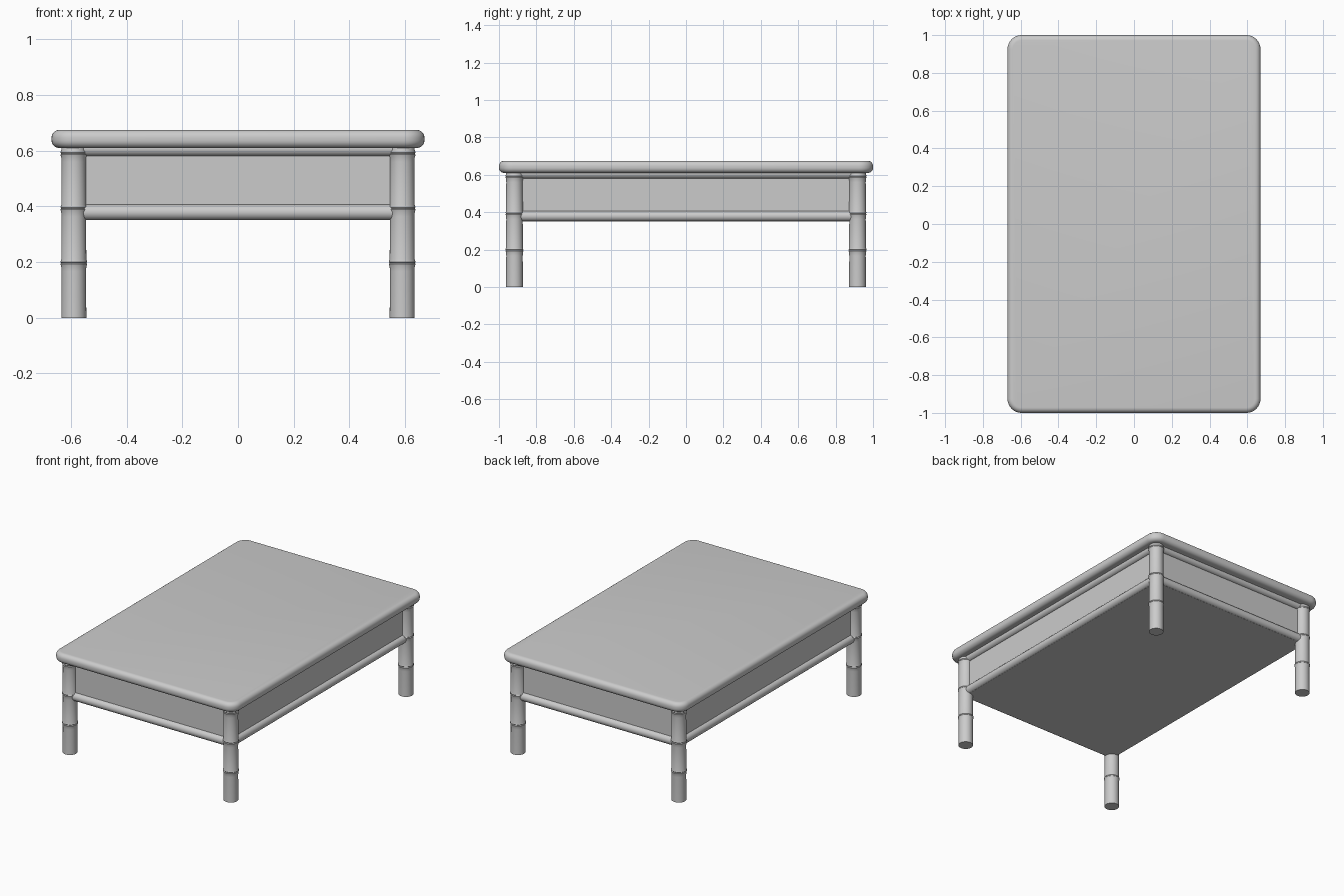
import bpy, bmesh
from math import pi, cos, sin, radians

cube = bpy.data.objects.get("Cube")
if cube:
    bpy.data.objects.remove(cube, do_unlink=True)

grey = bpy.data.materials.new("plain grey")
grey.use_nodes = True
GREY = (0.6, 0.6, 0.6, 1)
grey.diffuse_color = GREY
grey.node_tree.nodes["Principled BSDF"].inputs["Base Color"].default_value = GREY

LEG_X, LEG_Y = 0.59, 0.917
TOP_Z, UNDER_Z = 0.675, 0.61
RAIL_R = 0.028


def finish(name, bm, angle=35):
    bmesh.ops.recalc_face_normals(bm, faces=bm.faces)
    mesh = bpy.data.meshes.new(name)
    bm.to_mesh(mesh)
    bm.free()
    mesh.materials.append(grey)
    obj = bpy.data.objects.new(name, mesh)
    bpy.context.collection.objects.link(obj)
    bpy.ops.object.select_all(action='DESELECT')
    obj.select_set(True)
    bpy.context.view_layer.objects.active = obj
    bpy.ops.object.shade_smooth_by_angle(angle=radians(angle))
    return obj


def loft(name, rings):
    """Skin equal-sized rings of points and cap both ends."""
    bm = bmesh.new()
    loops = [[bm.verts.new(p) for p in ring] for ring in rings]
    n = len(loops[0])
    for a, b in zip(loops, loops[1:]):
        for i in range(n):
            j = (i + 1) % n
            bm.faces.new((a[i], a[j], b[j], b[i]))
    bm.faces.new(loops[0])
    bm.faces.new(loops[-1])
    return finish(name, bm)


def rounded_ring(hx, hy, corner, z, inset, steps=8):
    """Rounded rectangle pulled inwards by inset."""
    pts = []
    for k, (sx, sy) in enumerate(((1, 1), (-1, 1), (-1, -1), (1, -1))):
        for s in range(steps + 1):
            a = (k + s / steps) * pi / 2
            r = corner - inset
            pts.append((sx * (hx - corner) + r * cos(a),
                        sy * (hy - corner) + r * sin(a), z))
    return pts


# Tabletop: rounded corners and a soft rolled edge
edge = 0.028
roll = [(UNDER_Z + edge, -1), (TOP_Z - edge, 1)]
rings = []
for base, side in roll:
    for s in range(7):
        a = (s / 6 - (side < 0)) * pi / 2
        rings.append(rounded_ring(0.67, 1.0, 0.075, base + edge * sin(a),
                                  edge * (1 - cos(a))))
loft("tabletop", rings)

# Legs: turned posts with flared, grooved joints
profile = [(0.045, 0)]
for z in (0.197, 0.393, 0.59):
    profile += [(0.044, z - 0.03), (0.045, z - 0.014), (0.048, z - 0.004),
                (0.045, z), (0.048, z + 0.004), (0.045, z + 0.013)]
profile.append((0.045, UNDER_Z + 0.005))
SIDES = 32
for fy, fname in ((-1, "front"), (1, "back")):
    for fx, sname in ((1, "left"), (-1, "right")):
        loft(f"{fname}_{sname}_leg",
             [[(fx * LEG_X + r * cos(2 * pi * i / SIDES),
                fy * LEG_Y + r * sin(2 * pi * i / SIDES), z)
               for i in range(SIDES)] for r, z in profile])

# Apron box, closed underneath
bm = bmesh.new()
bmesh.ops.create_cube(bm, size=1)
low, high = 0.351, UNDER_Z + 0.005
for v in bm.verts:
    v.co = (v.co.x * 2 * (LEG_X + 0.005), v.co.y * 2 * (LEG_Y + 0.005),
            low if v.co.z < 0 else high)
finish("apron_box", bm)


# Round rails along the top and bottom of the apron
def rail(name, along_x, offset, z):
    half = LEG_X if along_x else LEG_Y
    rings = []
    for end in (-half, half):
        ring = []
        for i in range(20):
            a = 2 * pi * i / 20
            across, up = offset + RAIL_R * cos(a), z + RAIL_R * sin(a)
            ring.append((end, across, up) if along_x else (across, end, up))
        rings.append(ring)
    loft(name, rings)


for level, z in (("lower", 0.379), ("upper", 0.608)):
    for side, sign in (("front", -1), ("back", 1)):
        rail(f"{level}_{side}_rail", True, sign * LEG_Y, z)
    for side, sign in (("left", 1), ("right", -1)):
        rail(f"{level}_{side}_rail", False, sign * LEG_X, z)
